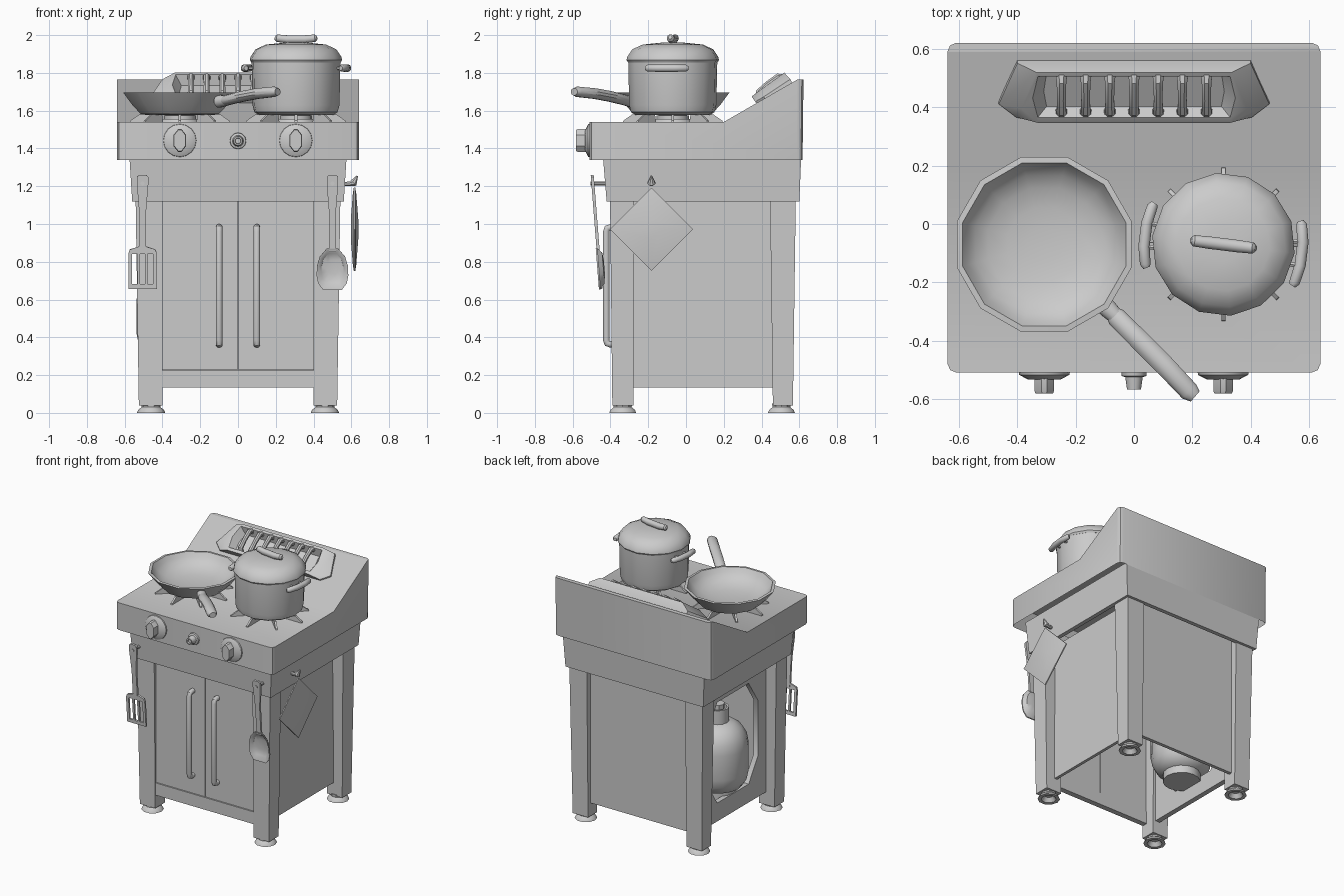
import bpy, bmesh
from math import sin, cos, pi, radians
from mathutils import Matrix, Vector

cube = bpy.data.objects.get("Cube")
if cube:
    bpy.data.objects.remove(cube)

grey = bpy.data.materials.new("light_grey")
grey.use_nodes = True
grey.diffuse_color = (0.6, 0.6, 0.6, 1)
grey.node_tree.nodes["Principled BSDF"].inputs["Base Color"].default_value = (0.6, 0.6, 0.6, 1)


def finish(bm, name, M=Matrix()):
    bm.transform(M)
    bmesh.ops.recalc_face_normals(bm, faces=bm.faces)
    me = bpy.data.meshes.new(name)
    bm.to_mesh(me)
    bm.free()
    me.materials.append(grey)
    ob = bpy.data.objects.new(name, me)
    bpy.context.collection.objects.link(ob)
    bpy.ops.object.select_all(action='DESELECT')
    ob.select_set(True)
    bpy.context.view_layer.objects.active = ob
    bpy.ops.object.shade_smooth_by_angle(angle=radians(35))


def loft_mesh(rings, closed=False):
    """Skin a stack of equal-length rings; closed joins last to first."""
    bm = bmesh.new()
    vs = [[bm.verts.new(p) for p in r] for r in rings]
    n = len(vs[0])
    pairs = list(zip(vs, vs[1:])) + ([(vs[-1], vs[0])] if closed else [])
    for a, b in pairs:
        for i in range(n):
            j = (i + 1) % n
            bm.faces.new((a[i], a[j], b[j], b[i]))
    if not closed:
        bm.faces.new(vs[0])
        bm.faces.new(vs[-1])
    return bm


def loft(name, rings, M=Matrix(), closed=False):
    finish(loft_mesh(rings, closed), name, M)


def rect(x0, x1, y0, y1, z):
    return [(x0, y0, z), (x1, y0, z), (x1, y1, z), (x0, y1, z)]


def box(name, x, y, z, M=Matrix()):
    loft(name, [rect(*x, *y, z[0]), rect(*x, *y, z[1])], M)


def cut_rect(x0, x1, y0, y1, cx, cy, z):
    """Rectangle with chamfered corners."""
    return [(x0 + cx, y0, z), (x1 - cx, y0, z), (x1, y0 + cy, z), (x1, y1 - cy, z),
            (x1 - cx, y1, z), (x0 + cx, y1, z), (x0, y1 - cy, z), (x0, y0 + cy, z)]


def lathe(name, profile, n, M=Matrix(), turn=0.0):
    loft(name, [[(r * cos(2 * pi * (i + turn) / n), r * sin(2 * pi * (i + turn) / n), z)
                 for i in range(n)] for r, z in profile], M)


def tube(name, pts, radii, n=12, M=Matrix(), flat=1.0):
    """Sweep a round section along a path."""
    pts = [Vector(p) for p in pts]
    if not isinstance(radii, (list, tuple)):
        radii = [radii] * len(pts)
    rings, q, last = [], None, None
    for k, p in enumerate(pts):
        t = (pts[min(k + 1, len(pts) - 1)] - pts[max(k - 1, 0)]).normalized()
        q = t.to_track_quat('Z', 'Y') if q is None else last.rotation_difference(t) @ q
        last = t
        rings.append([p + q @ Vector((radii[k] * cos(2 * pi * (i + .5) / n),
                                      flat * radii[k] * sin(2 * pi * (i + .5) / n), 0)) for i in range(n)])
    loft(name, rings, M)


T = Matrix.Translation
FRONT = Matrix.Rotation(pi / 2, 4, 'X')     # local z points to -y
SIDE = Matrix.Rotation(pi / 2, 4, 'Y')      # local z points to +x

# Cooktop with sloping splashback, hollowed from below
profile = [(-.51, 1.34), (-.51, 1.54), (.2, 1.54), (.59, 1.765), (.622, 1.765), (.617, 1.34)]
bm = loft_mesh([[(x, y, z) for y, z in profile] for x in (-.64, .64)])
bmesh.ops.recalc_face_normals(bm, faces=bm.faces)
corners = [e for e in bm.edges if abs(e.verts[0].co.z - e.verts[1].co.z) > .15
           and abs(e.verts[0].co.y - e.verts[1].co.y) < .03]
bmesh.ops.bevel(bm, geom=corners, offset=.03, segments=2, profile=.5, affect='EDGES')
bm.normal_update()
bmesh.ops.inset_individual(bm, faces=[f for f in bm.faces if f.normal.z < -.9], thickness=.025, depth=-.15)
finish(bm, "cooktop")

# Apron
loft("apron", [rect(-.56, .56, -.42, .6, 1.12), rect(-.575, .575, -.44, .61, 1.36),
               rect(-.54, .54, -.405, .575, 1.36), rect(-.53, .53, -.39, .57, 1.12)], closed=True)

# Legs and feet
for side, s in (("right", -1), ("left", 1)):
    for end, lo, hi, cy in (("front", (-.39, -.278), (-.403, -.275), -.335),
                            ("back", (.46, .566), (.444, .582), .505)):
        loft(f"{end}_{side}_leg", [rect(s * .4, s * .525, *lo, .04), rect(s * .4, s * .543, *hi, 1.2)])
        lathe(f"{end}_{side}_foot", [(.03, .03), (.05, 0), (.075, 0), (.068, .016), (.05, .03), (.052, .05)],
              10, T((s * .46, cy, 0)))

# Body panels
box("left_panel", (.435, .457), (-.3, .47), (.135, 1.15))
box("back_panel", (-.43, .43), (.51, .535), (.135, 1.15))
box("front_rail", (-.42, .42), (-.385, -.345), (.135, .225))
to_side = Matrix(((0, 0, 1, 0), (1, 0, 0, 0), (0, 1, 0, 0), (0, 0, 0, 1)))   # (y, z, x) to world
outer = (-.3, .47, .135, 1.15, .001, .001)
inner = (-.185, .4, .27, 1.01, .11, .17)
loft("right_panel_frame", [cut_rect(*outer, -.457), cut_rect(*inner, -.457),
                           cut_rect(*inner, -.42), cut_rect(*outer, -.42)], to_side, closed=True)

# Doors with bar handles
for side, s in (("right", -1), ("left", 1)):
    box(f"{side}_door", sorted((s * .003, s * .405)), (-.38, -.35), (.228, 1.15))
    x = s * .1
    tube(f"{side}_door_handle", [(x, -.37, .982), (x, -.4, .982), (x, -.417, .977), (x, -.422, .96),
                                 (x, -.422, .385), (x, -.417, .368), (x, -.4, .363), (x, -.37, .363)], .018)

# Gas bottle seen through the side opening
bottle = T((-.33, .1, 0))
lathe("gas_bottle", [(.125, .235), (.125, .29), (.165, .31), (.195, .36), (.207, .42), (.207, .6), (.195, .67),
                     (.16, .73), (.11, .765), (.05, .78)], 16, bottle)
lathe("bottle_collar", [(.075, .74), (.075, .875), (.06, .875), (.06, .74)], 12, bottle)
lathe("bottle_valve", [(.03, .77), (.03, .86), (.045, .865), (.045, .9)], 8, bottle)

# Knobs and ignition button
for side, x in (("right", -.308), ("left", .306)):
    M = T((x, -.508, 1.442)) @ FRONT
    lathe(f"{side}_knob_base", [(.088, 0), (.086, .01), (.055, .026)], 16, M)
    loft(f"{side}_knob_grip", [cut_rect(-.033, .033, -.06, .06, .024, .03, .01),
                               cut_rect(-.033, .033, -.06, .06, .024, .03, .066),
                               cut_rect(-.03, .03, -.056, .056, .022, .028, .074)], M)
lathe("ignition_button", [(.044, 0), (.042, .014), (.03, .018), (.024, .06), (.016, .06), (.014, .05)], 12,
      T((0, -.508, 1.44)) @ FRONT)

# Vent on the splashback slope
slope = T((0, .2, 1.54)) @ Matrix.Rotation(radians(30), 4, 'X')


def mirrored(half):
    return half + [(-u, v, w) for u, v, w in reversed(half)]


loft("vent_housing", [mirrored(r) for r in (
    [(.4, .418, -.01), (.468, .25, -.01), (.41, .2, -.01)],
    [(.4, .418, .02), (.464, .25, .01), (.405, .198, .01)],
    [(.335, .408, .066), (.387, .255, .05), (.33, .195, .043)],
    [(.33, .39, .064), (.348, .3, .055), (.33, .218, .046)],
    [(.3, .37, .008), (.31, .3, .008), (.3, .24, .008)])], slope)
for i in range(-3, 4):
    u = i * .083
    tube(f"vent_bar_{i + 4}", [(u, .225, .02), (u, .24, .044), (u, .3, .058), (u, .37, .064), (u, .39, .045)],
         [.022, .018, .016, .018, .022], 8, slope)

# Burners with fin grates
for side, x in (("right", -.308), ("left", .307)):
    C = T((x, -.07, 1.535))
    lathe(f"{side}_burner", [(.11, 0), (.1, .02), (.085, .022), (.085, .04), (.05, .043)], 16, C)
    for k in range(8):
        fin = [(.13, 0), (.265, 0), (.262, .012), (.215, .045), (.14, .045)]
        loft(f"{side}_grate_fin_{k + 1}", [[(r, t, z) for r, z in fin] for t in (-.007, .007)],
             C @ Matrix.Rotation(k * pi / 4, 4, 'Z'))

# Frying pan
lathe("frying_pan", [(.19, 1.578), (.215, 1.583), (.26, 1.63), (.31, 1.695), (.29, 1.697), (.272, 1.667),
                     (.245, 1.64), (.2, 1.615), (.13, 1.6), (.06, 1.594), (.01, 1.593)], 12,
      T((-.308, -.07, 0)), .5)
tube("pan_handle_neck", [(-.105, -.275, 1.648), (-.09, -.29, 1.65), (-.05, -.33, 1.655)], [.032, .033, .026])
tube("pan_handle", [(-.075, -.305, 1.65), (-.06, -.32, 1.655), (.02, -.4, 1.675), (.1, -.48, 1.69),
                    (.19, -.575, 1.7), (.21, -.592, 1.7)], [.026, .035, .036, .036, .035, .024], flat=.8)

# Cooking pot, lid and grips, turned slightly
P = T((.307, -.07, 0)) @ Matrix.Rotation(radians(-7), 4, 'Z')
lathe("pot", [(.2, 1.578), (.222, 1.592), (.232, 1.63), (.237, 1.86), (.22, 1.86)], 14, P)
lathe("pot_lid", [(.238, 1.855), (.246, 1.868), (.242, 1.885), (.215, 1.925), (.16, 1.95), (.06, 1.96)], 14, P)
tube("lid_grip", [(-.112, 0, 1.988), (-.102, 0, 1.984), (-.05, 0, 1.978), (.05, 0, 1.978), (.102, 0, 1.984),
                  (.112, 0, 1.988)], [.01, .02, .022, .022, .02, .01], M=P)
box("lid_grip_stem", (-.06, .06), (-.014, .014), (1.945, 1.98), P)
for side, s in (("right", -1), ("left", 1)):
    tube(f"pot_{side}_grip", [(s * .252, -.112, 1.825), (s * .258, -.1, 1.825), (s * .27, -.04, 1.825),
                              (s * .27, .04, 1.825), (s * .258, .1, 1.825), (s * .252, .112, 1.825)],
         [.012, .019, .02, .02, .019, .012], M=P)
    for y in (-.04, .04):
        tube(f"pot_{side}_grip_rod", [(s * .22, y, 1.825), (s * .265, y, 1.825)], .009, 6, P)


# Hanging utensils share a tilted handle and a peg
def utensil_handle(name, x):
    hang = T((x, -.495, 1.24)) @ Matrix.Rotation(radians(4.5), 4, 'X')
    rows = ((.02, .02), (.03, .008), (.03, -.03), (.018, -.18), (.018, -.39))
    loft(f"{name}_handle", [rect(-w, w, -.008, .008, z) for w, z in rows], hang)
    tube(f"{name}_peg", [(x, -.42, 1.215), (x, -.506, 1.215)], .011, 8)
    return hang


hang = utensil_handle("spatula", -.505)
for i, (x, w) in enumerate(((-.066, .01), (-.02, .007), (.02, .007), (.066, .01))):
    box(f"spatula_strip_{i + 1}", (x - w, x + w), (-.007, .007), (-.57, -.395), hang)
loft("spatula_shoulder", [rect(-.076, .076, -.007, .007, -.4), rect(-.068, .068, -.007, .007, -.376),
                          rect(-.018, .018, -.007, .007, -.36)], hang)
box("spatula_tip", (-.076, .076), (-.007, .007), (-.585, -.56), hang)

hang = utensil_handle("spoon", .5)
outline = [(.03, .095), (.068, .05), (.082, 0), (.084, -.05), (.076, -.09), (.05, -.124)]
outline += [(-x, z) for x, z in reversed(outline)]
loft("spoon_bowl", [[(x * k, y, z * k) for x, z in outline] for k, y in
                    ((.35, .014), (.7, .008), (.9, -.01), (1, -.012), (1, -.004), (.75, .02), (.35, .026))],
     hang @ T((0, 0, -.465)))

# Pot holder on its hook
tube("holder_hook", [(.55, -.183, 1.212), (.59, -.183, 1.212), (.612, -.183, 1.217), (.632, -.183, 1.255)],
     [.012, .013, .022, .004], 8)
lathe("pot_holder", [(.05, -.02), (.19, -.009), (.22, -.004), (.22, .004), (.19, .009), (.05, .02)], 4,
      T((.617, -.183, .972)) @ SIDE)
